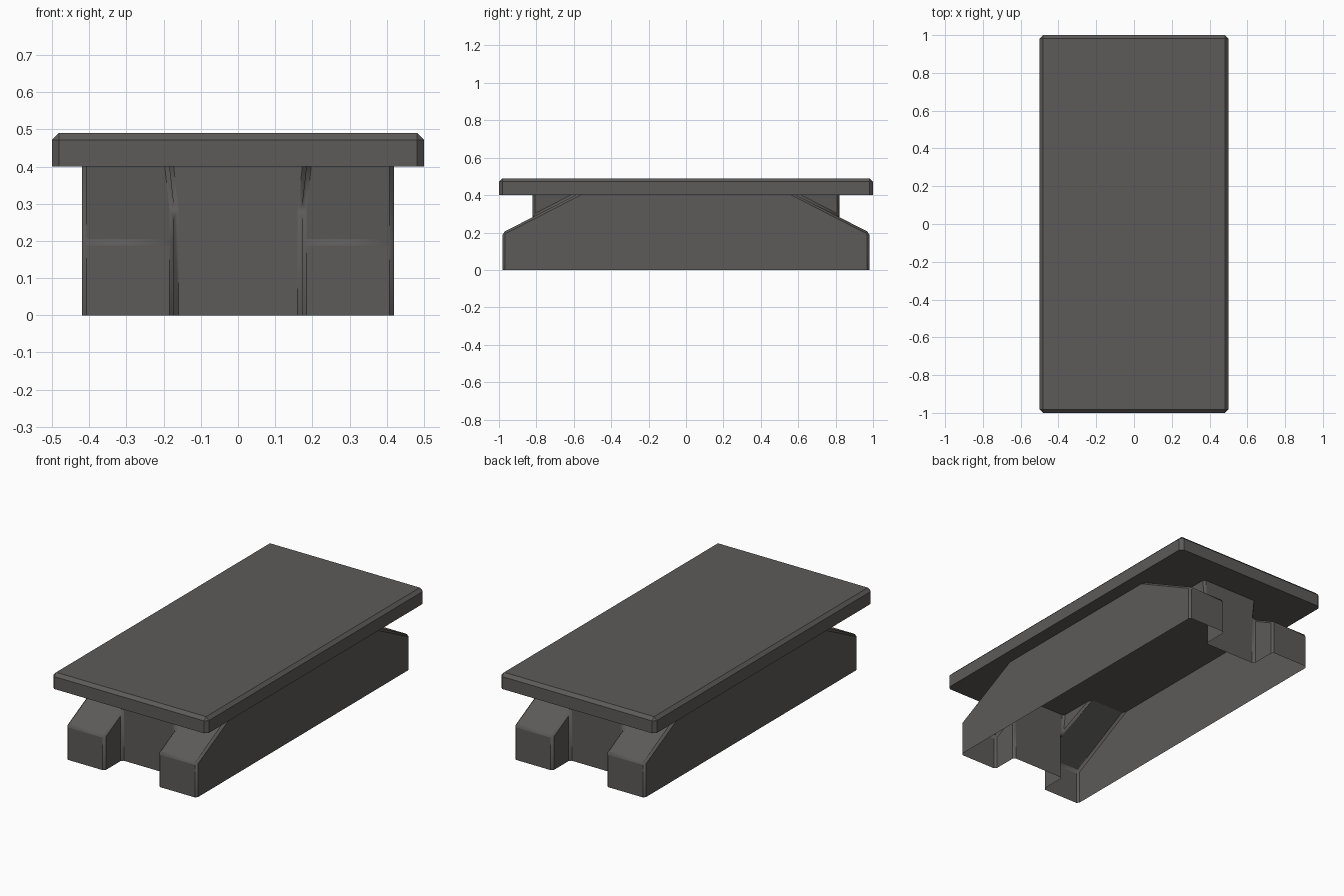
import bpy, bmesh, math

if "Cube" in bpy.data.objects:
    bpy.data.objects.remove(bpy.data.objects["Cube"])

grey = bpy.data.materials.new("warm dark grey")
grey.diffuse_color = (0.108, 0.104, 0.099, 1)
grey.use_nodes = True
grey.node_tree.nodes["Principled BSDF"].inputs["Base Color"].default_value = grey.diffuse_color


def add_object(name, bm):
    mesh = bpy.data.meshes.new(name)
    bm.to_mesh(mesh)
    bm.free()
    mesh.materials.append(grey)
    ob = bpy.data.objects.new(name, mesh)
    bpy.context.collection.objects.link(ob)
    return ob


def smooth(ob, angle):
    bpy.ops.object.select_all(action='DESELECT')
    bpy.context.view_layer.objects.active = ob
    ob.select_set(True)
    bpy.ops.object.shade_smooth_by_angle(angle=math.radians(angle))


def bevel(ob, width):
    b = ob.modifiers.new("bevel", 'BEVEL')
    b.width = width
    b.segments = 1
    b.limit_method = 'ANGLE'
    b.angle_limit = math.radians(25)


# top slab with chamfered upper rim and corners
bm = bmesh.new()
bmesh.ops.create_cube(bm, size=1)
for v in bm.verts:
    v.co = (v.co.x, v.co.y * 2, 0.4 if v.co.z < 0 else 0.49)
rim = [e for e in bm.edges if any(v.co.z > 0.45 for v in e.verts)]
bmesh.ops.bevel(bm, geom=rim, offset=0.018, segments=1, affect='EDGES')
slab = add_object("top_slab", bm)
smooth(slab, 30)

# hollow base, open underneath: one quarter, mirrored in x and y
X, XI, XT = 0.42, 0.172, 0.185      # outer side, rail inside, block top
YE, YW, YT = 0.98, 0.82, 0.59       # rail end, recessed end wall, slope top
ZL, ZT = 0.2, 0.4
ZS = ZL + (ZT - ZL) * (YE - YW) / (YE - YT)   # slope height at the end wall
quarter = [
    [(X, 0, 0), (X, YE, 0), (X, YE, ZL), (X, YT, ZT), (X, 0, ZT)],            # outer side
    [(X, YE, 0), (XI, YE, 0), (XI, YE, ZL), (X, YE, ZL)],                     # rail end
    [(X, YE, ZL), (XI, YE, ZL), (XI, YW, ZS), (XT, YT, ZT), (X, YT, ZT)],     # slope
    [(XI, YE, 0), (XI, YW, 0), (XI, YW, ZS), (XI, YE, ZL)],                   # rail inner side
    [(XI, YW, 0), (0, YW, 0), (0, YW, ZT), (XT, YW, ZT), (XI, YW, ZS)],       # end wall
    [(XI, YW, ZS), (XT, YW, ZT), (XT, YT, ZT)],                               # block cheek
]
bm = bmesh.new()
for pts in quarter:
    bm.faces.new([bm.verts.new(p) for p in pts])
bmesh.ops.remove_doubles(bm, verts=bm.verts, dist=1e-4)
base = add_object("hollow_base", bm)
smooth(base, 30)
m = base.modifiers.new("mirror", 'MIRROR')
m.use_axis = (True, True, False)
bevel(base, 0.012)
